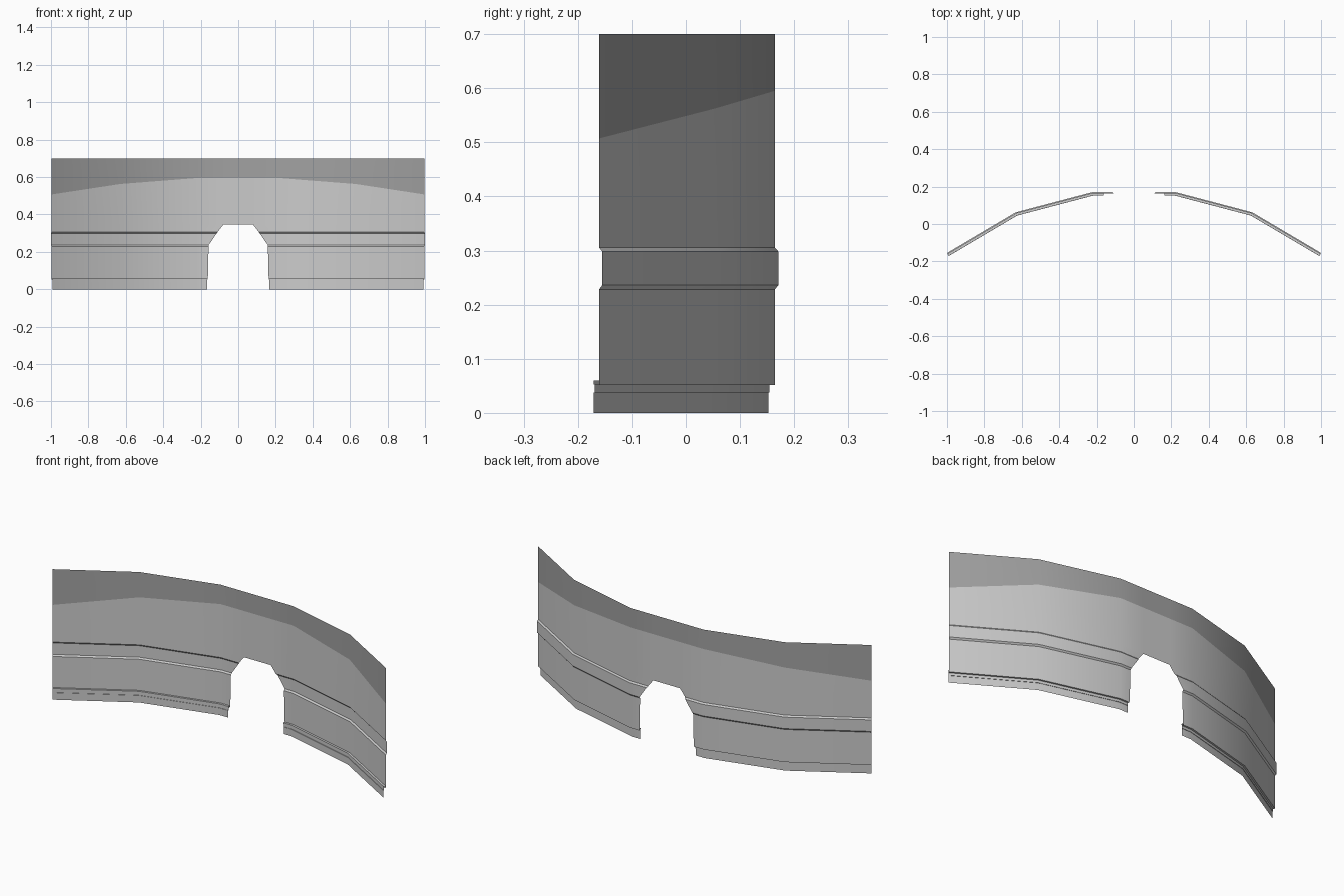
import bpy, bmesh, math

if "Cube" in bpy.data.objects:
    bpy.data.objects.remove(bpy.data.objects["Cube"])

# Half plan of the wall: x, y and outward direction (centre is y = MID)
MID = 0.164
PLAN = [(0.997, -0.161, 0.51, 0.86), (0.63, 0.056, 0.40, 0.93), (0.22, MID, 0.13, 1.0)]
BORDER = [0.507, 0.563, 0.595, 0.595, 0.595]   # lower edge of the dark top strip


def inner_x(z):
    """Half width of the opening at height z."""
    pts = [(0.06, 0.162), (0.236, 0.158), (0.306, 0.11), (0.345, 0.08)]
    if z <= 0.052:
        return 0.165
    for (z0, x0), (z1, x1) in zip(pts, pts[1:]):
        if z <= z1:
            return x0 + (x1 - x0) * max(0, (z - z0) / (z1 - z0))
    return 0.08


def row(off, z, full=False):
    """One line of points along the wall, offset outward by off."""
    pts = [(x + off * dx, y + off * dy, z) for x, y, dx, dy in PLAN]
    pts.append((inner_x(z), MID + off, z))
    if full:
        pts.append((0, MID + off, z))
    return pts


def sheet(name, strips, color=None):
    """Skin each list of rows, mirror across x and shade."""
    bm = bmesh.new()
    for rows in strips:
        vs = [[bm.verts.new(p) for p in r] for r in rows]
        for a, b in zip(vs, vs[1:]):
            for i in range(min(len(a), len(b)) - 1):
                bm.faces.new((a[i], a[i + 1], b[i + 1], b[i]))
    bmesh.ops.remove_doubles(bm, verts=bm.verts, dist=0.0002)
    bmesh.ops.recalc_face_normals(bm, faces=bm.faces)
    if sum(f.normal.y * f.calc_area() for f in bm.faces) > 0:
        bmesh.ops.reverse_faces(bm, faces=bm.faces)
    me = bpy.data.meshes.new(name)
    bm.to_mesh(me)
    bm.free()
    ob = bpy.data.objects.new(name, me)
    bpy.context.collection.objects.link(ob)
    if color:
        mat = bpy.data.materials.new(name + "_grey")
        mat.diffuse_color = color
        mat.use_nodes = True
        mat.node_tree.nodes["Principled BSDF"].inputs["Base Color"].default_value = mat.diffuse_color
        me.materials.append(mat)
    mod = ob.modifiers.new("mirror", 'MIRROR')
    mod.merge_threshold = 0.0005
    bpy.ops.object.select_all(action='DESELECT')
    ob.select_set(True)
    bpy.context.view_layer.objects.active = ob
    bpy.ops.object.shade_smooth_by_angle(angle=math.radians(30))
    return ob


# Dark top strip with a slanted lower border
border = [(x, y, b) for (x, y, _), b in zip(row(0, 0.6, True), BORDER)]
sheet("top_strip", [[row(0, 0.70, True), border]], (0.36, 0.36, 0.36, 1))

# Main wall with the raised band, pierced by the central opening
wall = [border, row(0, 0.345, True)]
profile = [(0, 0.345), (0, 0.306), (0.007, 0.298), (0.007, 0.236), (0, 0.228), (0, 0.06)]
sheet("wall", [wall, [row(*p) for p in profile]])

# Stepped plinth with a small lip on the front, and its closed back
front = [(0, 0.06), (-0.0115, 0.06), (-0.0115, 0.052), (-0.0095, 0.052),
         (-0.0095, 0.038), (-0.012, 0.038), (-0.012, 0)]
sheet("plinth", [[row(*p) for p in front]])
back = [(0, 0.06), (0, 0.0515), (-0.0095, 0.0515)]
sheet("wall_bottom_edge", [[row(*p) for p in back]])
